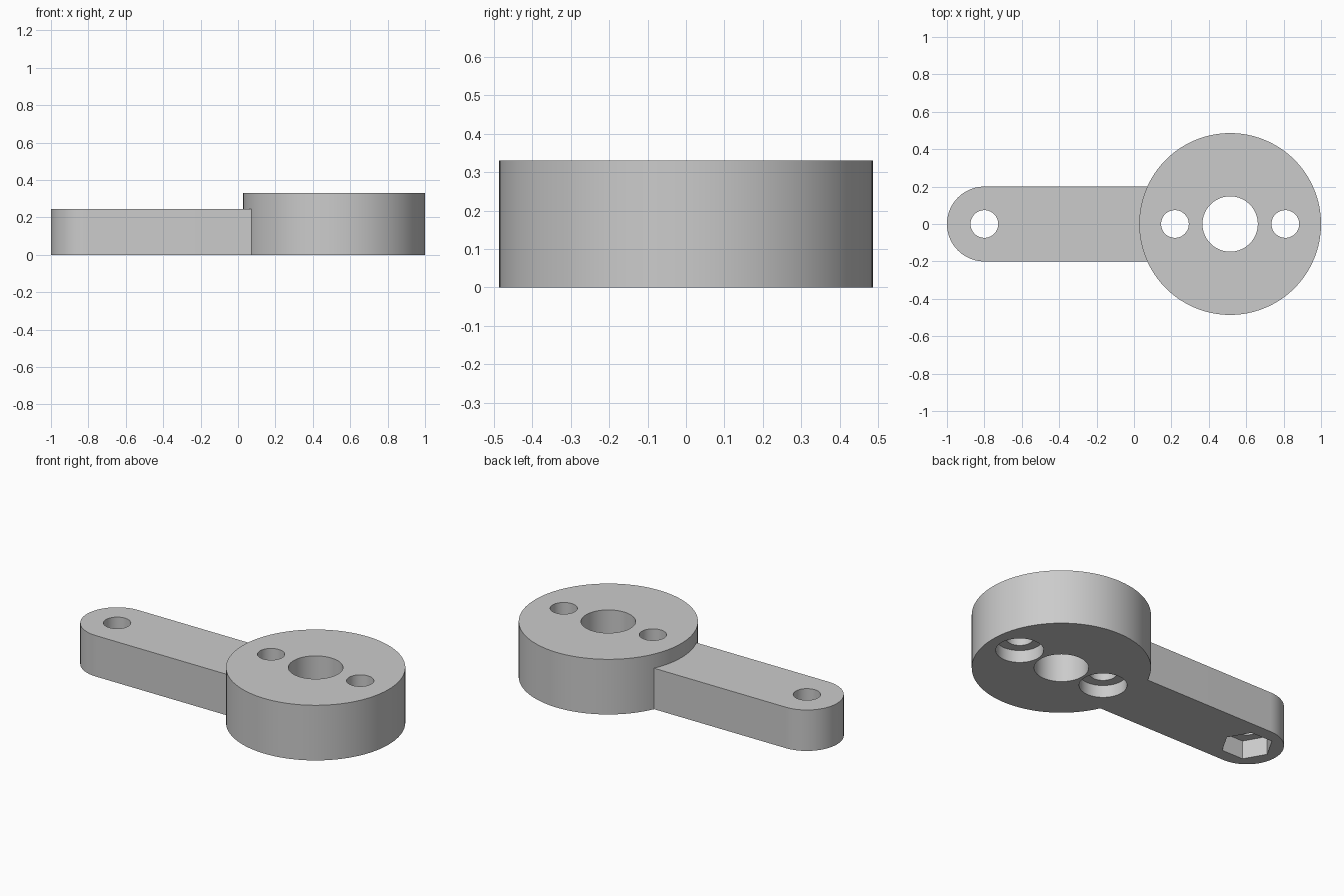
import bpy, bmesh
from math import pi, sin, cos, radians

cube = bpy.data.objects.get("Cube")
if cube:
    bpy.data.objects.remove(cube, do_unlink=True)

HUB_X, HUB_R, HUB_H = 0.514, 0.486, 0.33
ARM_X, ARM_R, ARM_H = -0.8, 0.2, 0.245
BOLT_R, SCREW_OFFSET = 0.074, 0.295

grey = bpy.data.materials.new("light_grey")
grey.use_nodes = True
colour = (0.6, 0.6, 0.6, 1)
grey.diffuse_color = colour
grey.node_tree.nodes["Principled BSDF"].inputs["Base Color"].default_value = colour


def prism(name, outline, z0, z1):
    """Extrude a closed outline straight up from z0 to z1."""
    bm = bmesh.new()
    face = bm.faces.new([bm.verts.new((x, y, z0)) for x, y in outline])
    top = bmesh.ops.extrude_face_region(bm, geom=[face])["geom"]
    bmesh.ops.translate(bm, vec=(0, 0, z1 - z0),
                        verts=[g for g in top if isinstance(g, bmesh.types.BMVert)])
    bmesh.ops.recalc_face_normals(bm, faces=bm.faces)
    mesh = bpy.data.meshes.new(name)
    bm.to_mesh(mesh)
    bm.free()
    mesh.materials.append(grey)
    obj = bpy.data.objects.new(name, mesh)
    bpy.context.collection.objects.link(obj)
    return obj


def circle(x, r, sides=64):
    return [(x + r * cos(2 * pi * i / sides), r * sin(2 * pi * i / sides))
            for i in range(sides)]


def combine(target, tool, operation):
    """Apply a boolean to the target and discard the tool."""
    tool.hide_render = True
    mod = target.modifiers.new(tool.name, "BOOLEAN")
    mod.operation, mod.object, mod.solver = operation, tool, "EXACT"
    bpy.context.view_layer.objects.active = target
    bpy.ops.object.modifier_apply(modifier=mod.name)
    bpy.data.objects.remove(tool, do_unlink=True)


# Round hub joined to a straight arm with a rounded tip
lever = prism("lever_arm_with_hub", circle(HUB_X, HUB_R, 128), 0, HUB_H)
tip = [(ARM_X + ARM_R * cos(a), ARM_R * sin(a))
       for a in (pi / 2 + pi * i / 48 for i in range(49))]
arm = prism("arm", tip + [(HUB_X - 0.2, -ARM_R), (HUB_X - 0.2, ARM_R)], 0, ARM_H)
combine(lever, arm, "UNION")

# Through holes: hub bore, two screw holes, one bolt hole at the tip
screws = [HUB_X - SCREW_OFFSET, HUB_X + SCREW_OFFSET]
for x, r in [(HUB_X, 0.148)] + [(x, BOLT_R) for x in screws + [ARM_X]]:
    combine(lever, prism("hole_cutter", circle(x, r), -0.1, 0.5), "DIFFERENCE")

# Underside recesses: round counterbores and a hexagonal nut pocket
for x in screws:
    combine(lever, prism("counterbore_cutter", circle(x, 0.13), -0.1, 0.074), "DIFFERENCE")
combine(lever, prism("nut_cutter", circle(ARM_X, 0.143, 6), -0.1, 0.111), "DIFFERENCE")

# Smooth the round walls, keep the edges crisp
bpy.ops.object.select_all(action="DESELECT")
lever.select_set(True)
bpy.context.view_layer.objects.active = lever
bpy.ops.object.shade_smooth_by_angle(angle=radians(30))
